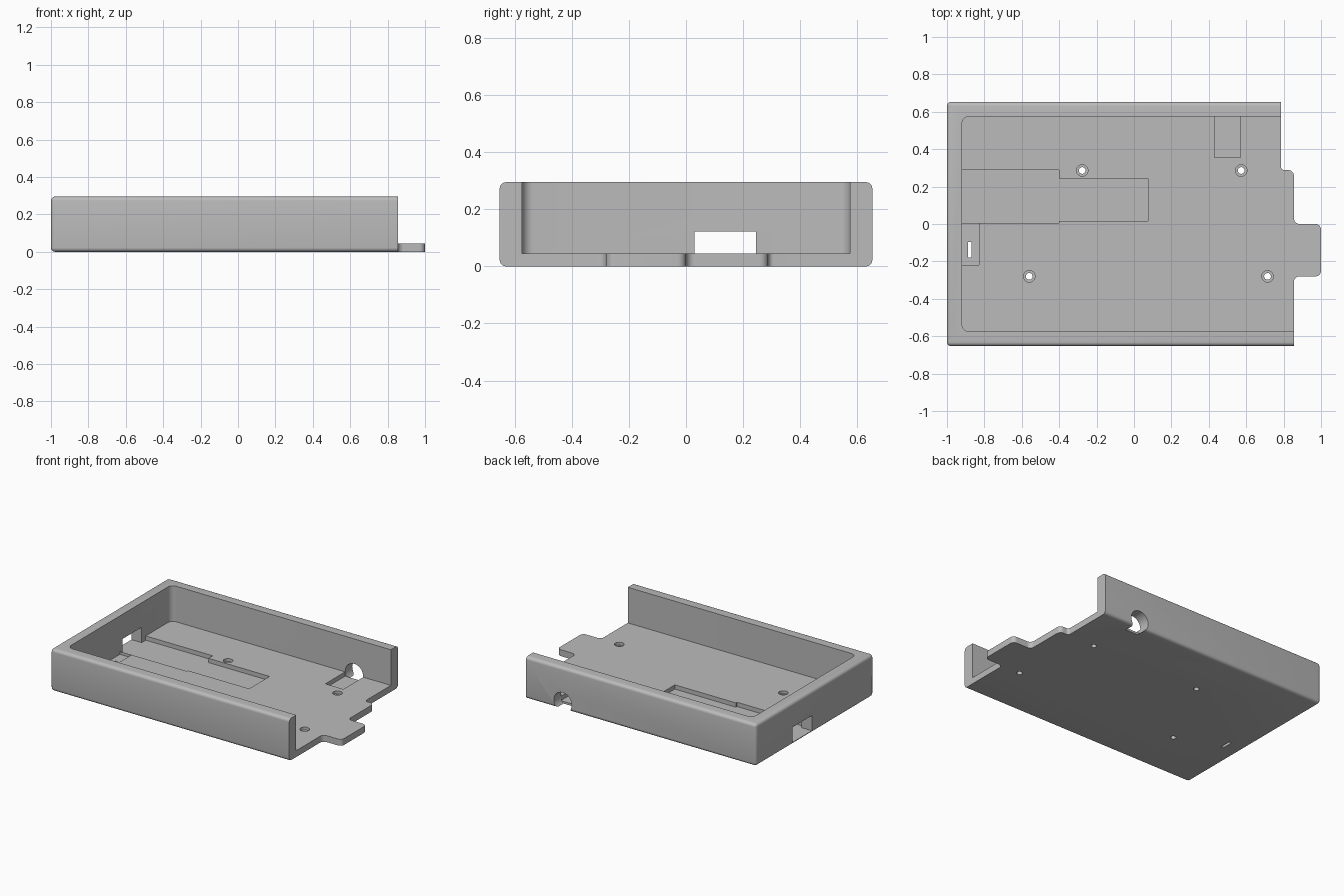
import bpy, bmesh, math
from mathutils import Vector

cube = bpy.data.objects.get("Cube")
if cube:
    bpy.data.objects.remove(cube, do_unlink=True)

FLOOR, TOP = 0.045, 0.295
POCKET = 0.015          # height of the sunken pocket floors
IN_X, IN_Y = -0.92, 0.575

grey = bpy.data.materials.new("plain_grey")
grey.use_nodes = True
grey.diffuse_color = (0.5, 0.5, 0.5, 1)
grey.node_tree.nodes["Principled BSDF"].inputs["Base Color"].default_value = (0.5, 0.5, 0.5, 1)


def prism(name, corners, z0, z1):
    """Extrude an outline of (x, y, radius) right-angled corners from z0 to z1."""
    ring = []
    for i, (x, y, r) in enumerate(corners):
        p = Vector((x, y, z0))
        if r == 0:
            ring.append(p)
            continue
        before, after = corners[i - 1], corners[(i + 1) % len(corners)]
        a = (Vector((before[0], before[1], z0)) - p).normalized()
        b = (Vector((after[0], after[1], z0)) - p).normalized()
        centre = p + (a + b) * r
        for k in range(9):
            t = k / 8 * math.pi / 2
            ring.append(centre - b * r * math.cos(t) - a * r * math.sin(t))
    bm = bmesh.new()
    face = bm.faces.new([bm.verts.new(p) for p in ring])
    made = bmesh.ops.extrude_face_region(bm, geom=[face])["geom"]
    bmesh.ops.translate(bm, vec=(0, 0, z1 - z0),
                        verts=[v for v in made if isinstance(v, bmesh.types.BMVert)])
    bmesh.ops.recalc_face_normals(bm, faces=bm.faces)
    mesh = bpy.data.meshes.new(name)
    bm.to_mesh(mesh)
    bm.free()
    mesh.materials.append(grey)
    obj = bpy.data.objects.new(name, mesh)
    bpy.context.collection.objects.link(obj)
    return obj


def box(name, x0, x1, y0, y1, z0, z1, r=0):
    return prism(name, [(x0, y0, r), (x1, y0, r), (x1, y1, r), (x0, y1, r)], z0, z1)


def rod(name, centre, radius, length, rotation=(0, 0, 0)):
    bpy.ops.mesh.primitive_cylinder_add(vertices=32, radius=radius, depth=length,
                                        location=centre, rotation=rotation)
    obj = bpy.context.object
    obj.name = name
    obj.data.materials.append(grey)
    return obj


def apply(obj, mod):
    bpy.context.view_layer.objects.active = obj
    bpy.ops.object.modifier_apply(modifier=mod.name)


def combine(tool, operation="DIFFERENCE"):
    mod = tray.modifiers.new(tool.name, "BOOLEAN")
    mod.operation, mod.solver, mod.object = operation, "EXACT", tool
    apply(tray, mod)
    bpy.data.objects.remove(tool, do_unlink=True)


# Outer block with rounded edges, longer than needed on the open side
tray = box("tray", -1, 1.3, -0.653, 0.653, 0, TOP)
bevel = tray.modifiers.new("rounded_edges", "BEVEL")
bevel.width, bevel.segments = 0.022, 5
apply(tray, bevel)

# Inner cavity, open towards +x
combine(prism("cavity", [(IN_X, -IN_Y, 0.04), (1.5, -IN_Y, 0),
                         (1.5, IN_Y, 0), (IN_X, IN_Y, 0.04)], FLOOR, 0.5))

# Stepped open end with the projecting tab
combine(prism("end_outline", [
    (-1.2, -0.8, 0), (0.855, -0.8, 0), (0.855, -0.28, 0.03), (1, -0.28, 0.03),
    (1, 0, 0.03), (0.855, 0, 0.03), (0.855, 0.288, 0.03), (0.785, 0.288, 0.02),
    (0.785, 0.8, 0), (-1.2, 0.8, 0)], -0.2, 0.6), "INTERSECT")

# Long stepped pocket in the floor and the side window that meets it
combine(prism("long_pocket", [
    (IN_X, 0.005, 0), (-0.4, 0.005, 0), (-0.4, 0.017, 0), (0.075, 0.017, 0),
    (0.075, 0.243, 0), (-0.4, 0.243, 0), (-0.4, 0.29, 0), (IN_X, 0.29, 0)], POCKET, 0.1))
combine(box("side_window", -1.1, -0.9, 0.03, 0.245, POCKET, 0.122))

# Small pocket with a through slot
combine(box("small_pocket", IN_X, -0.83, -0.22, 0.004, 0.025, 0.1))
combine(box("through_slot", -0.887, -0.868, -0.178, -0.096, -0.1, 0.1))

# Cable pocket and round cable opening in the back wall
combine(box("cable_pocket", 0.43, 0.57, 0.355, IN_Y, POCKET, 0.1))
combine(rod("cable_opening", (0.5, 0.675, 0.05), 0.07, 0.2, (math.pi / 2, 0, 0)))

# Counterbored screw holes
for x, y in [(-0.277, 0.286), (0.573, 0.286), (-0.56, -0.28), (0.714, -0.28)]:
    combine(rod("screw_hole", (x, y, 0), 0.018, 0.3))
    combine(rod("screw_recess", (x, y, 0.075), 0.031, 0.1))

# Shading
bpy.ops.object.select_all(action="DESELECT")
tray.select_set(True)
bpy.context.view_layer.objects.active = tray
bpy.ops.object.shade_smooth_by_angle(angle=math.radians(30))
